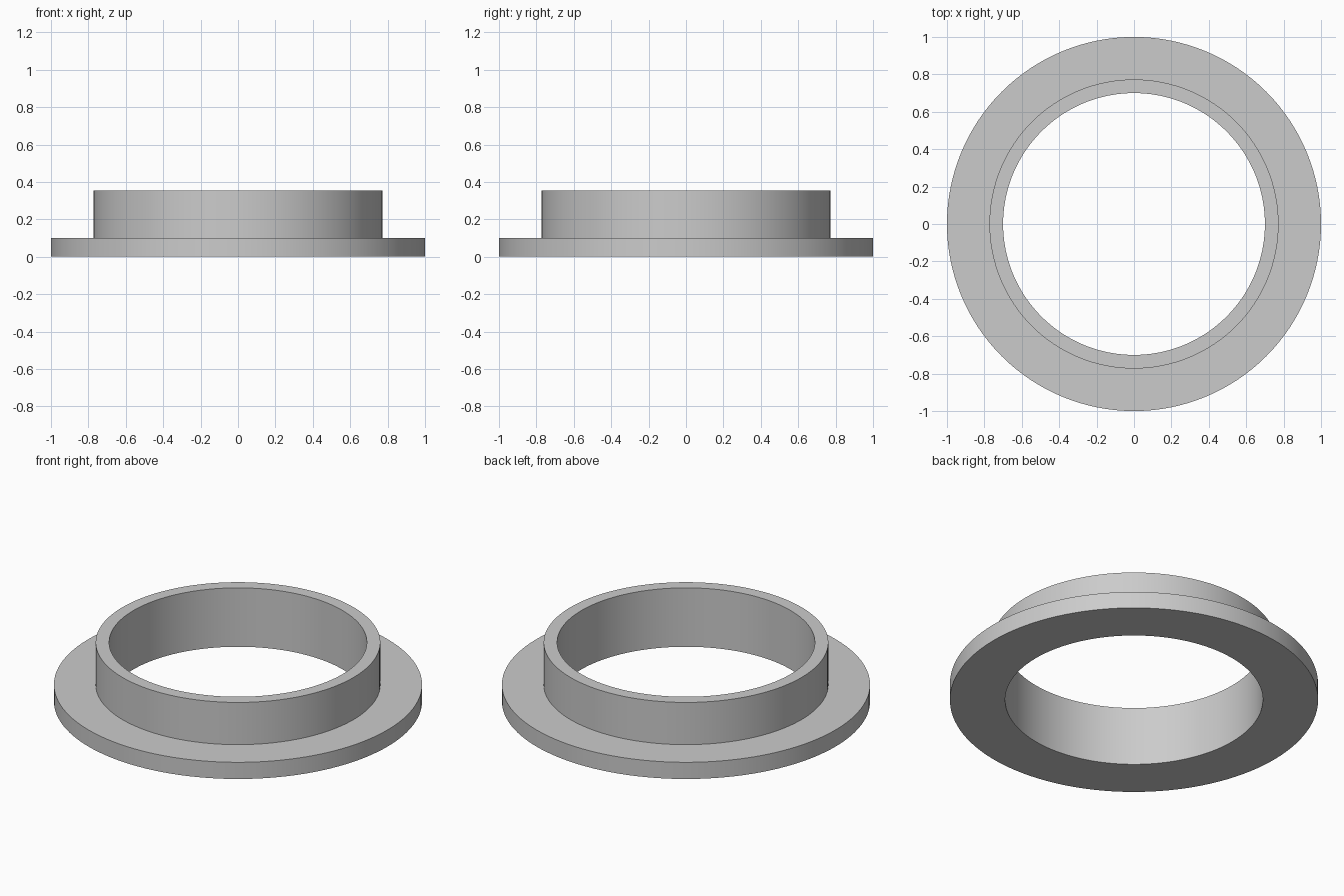
import bpy
import bmesh
import math

default = bpy.data.objects.get("Cube")
if default:
    bpy.data.objects.remove(default, do_unlink=True)

SEGMENTS = 128
BORE, COLLAR, FLANGE = 0.70, 0.773, 1.0      # radii
FLANGE_TOP, COLLAR_TOP = 0.10, 0.353         # heights

# Plain grey for the whole ring
grey = bpy.data.materials.new("plain_grey")
grey.use_nodes = True
colour = (0.6, 0.6, 0.6, 1)
grey.diffuse_color = colour
grey.node_tree.nodes["Principled BSDF"].inputs["Base Color"].default_value = colour

# L-shaped cross-section, revolved around z
profile = [(BORE, 0), (FLANGE, 0), (FLANGE, FLANGE_TOP),
           (COLLAR, FLANGE_TOP), (COLLAR, COLLAR_TOP), (BORE, COLLAR_TOP)]
bm = bmesh.new()
verts = [bm.verts.new((r, 0, z)) for r, z in profile]
edges = [bm.edges.new((verts[i - 1], verts[i])) for i in range(len(verts))]
bmesh.ops.spin(bm, geom=verts + edges, cent=(0, 0, 0), axis=(0, 0, 1),
               angle=math.tau, steps=SEGMENTS, use_merge=True)
bmesh.ops.remove_doubles(bm, verts=bm.verts, dist=0.0001)
bmesh.ops.recalc_face_normals(bm, faces=bm.faces)

mesh = bpy.data.meshes.new("flanged_ring")
bm.to_mesh(mesh)
bm.free()
mesh.materials.append(grey)
ring = bpy.data.objects.new("flanged_ring", mesh)
bpy.context.collection.objects.link(ring)

# Smooth round walls with crisp rims
bpy.ops.object.select_all(action="DESELECT")
ring.select_set(True)
bpy.context.view_layer.objects.active = ring
bpy.ops.object.shade_smooth_by_angle(angle=math.radians(30))
